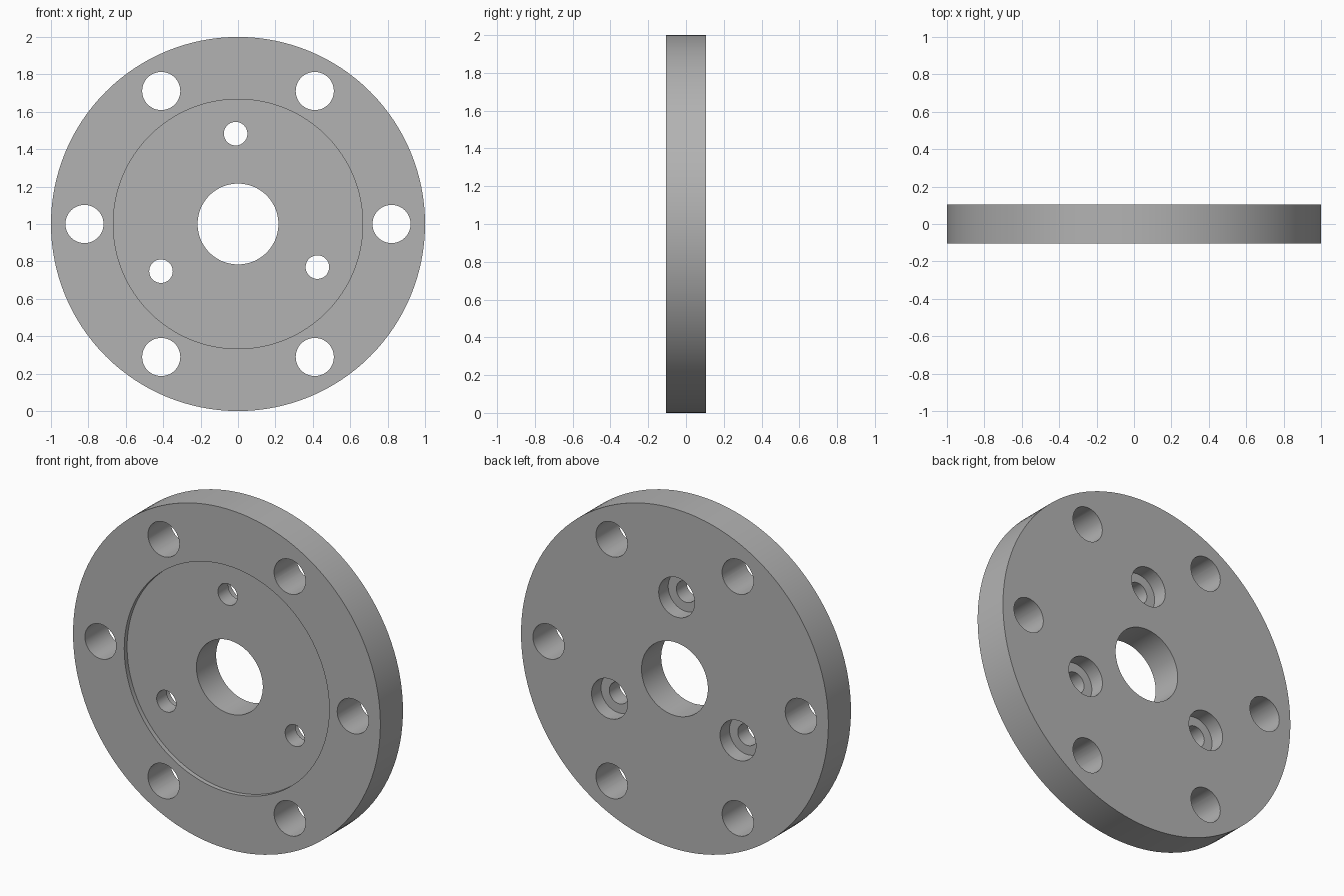
import bpy, bmesh
from math import radians, cos, sin, tau

default = bpy.data.objects.get("Cube")
if default:
    bpy.data.objects.remove(default)

HALF = 0.105           # half the plate thickness
RECESS = 0.027         # depth of the front recess
CENTRE_Z = 1.0

steel = bpy.data.materials.new("plain grey steel")
steel.use_nodes = True
GREY = (0.45, 0.45, 0.45, 1)
steel.diffuse_color = GREY
steel.node_tree.nodes["Principled BSDF"].inputs["Base Color"].default_value = GREY


def revolve(bm, profile, x, z, sides):
    """Turn a closed (radius, y) profile about an axis along y; radius 0 becomes a cap."""
    rings = []
    for r, y in profile:
        rings.append([bm.verts.new((x + r * cos(tau * i / sides), y, z + r * sin(tau * i / sides)))
                      for i in range(sides)])
    return rings


def bridge(bm, a, b):
    n = len(a)
    for i in range(n):
        j = (i + 1) % n
        bm.faces.new((a[i], a[j], b[j], b[i]))


def finish(bm, name):
    bmesh.ops.recalc_face_normals(bm, faces=bm.faces)
    mesh = bpy.data.meshes.new(name)
    bm.to_mesh(mesh)
    bm.free()
    mesh.materials.append(steel)
    obj = bpy.data.objects.new(name, mesh)
    bpy.context.collection.objects.link(obj)
    return obj


# Plate with central bore and shallow front recess
bm = bmesh.new()
section = [(0.216, HALF), (1.0, HALF), (1.0, -HALF), (0.667, -HALF),
           (0.667, RECESS - HALF), (0.216, RECESS - HALF)]
rings = revolve(bm, section, 0, CENTRE_Z, 128)
for k, ring in enumerate(rings):
    bridge(bm, ring, rings[(k + 1) % len(rings)])
plate = finish(bm, "flange_plate")

# Cutters: six plain bolt holes, three holes counterbored from the back
bm = bmesh.new()


def drill(profile, radius, start, count):
    for i in range(count):
        a = radians(start) + tau * i / count
        rings = revolve(bm, profile, radius * cos(a), CENTRE_Z + radius * sin(a), 48)
        for lower, upper in zip(rings, rings[1:]):
            bridge(bm, lower, upper)
        bm.faces.new(rings[0])
        bm.faces.new(rings[-1])


drill([(0.102, -0.2), (0.102, 0.2)], 0.821, 0, 6)
step = HALF - 0.088
drill([(0.063, -0.2), (0.063, step), (0.117, step), (0.117, 0.2)], 0.483, 91.5, 3)
cutter = finish(bm, "hole_cutters")
cutter.hide_render = True

# Cut the holes and apply
cut = plate.modifiers.new("holes", 'BOOLEAN')
cut.operation = 'DIFFERENCE'
cut.solver = 'EXACT'
cut.object = cutter
bpy.context.view_layer.objects.active = plate
plate.select_set(True)
bpy.ops.object.modifier_apply(modifier=cut.name)
bpy.data.objects.remove(cutter)

# Smooth round walls, sharp rims
bpy.ops.object.shade_smooth_by_angle(angle=radians(30))
